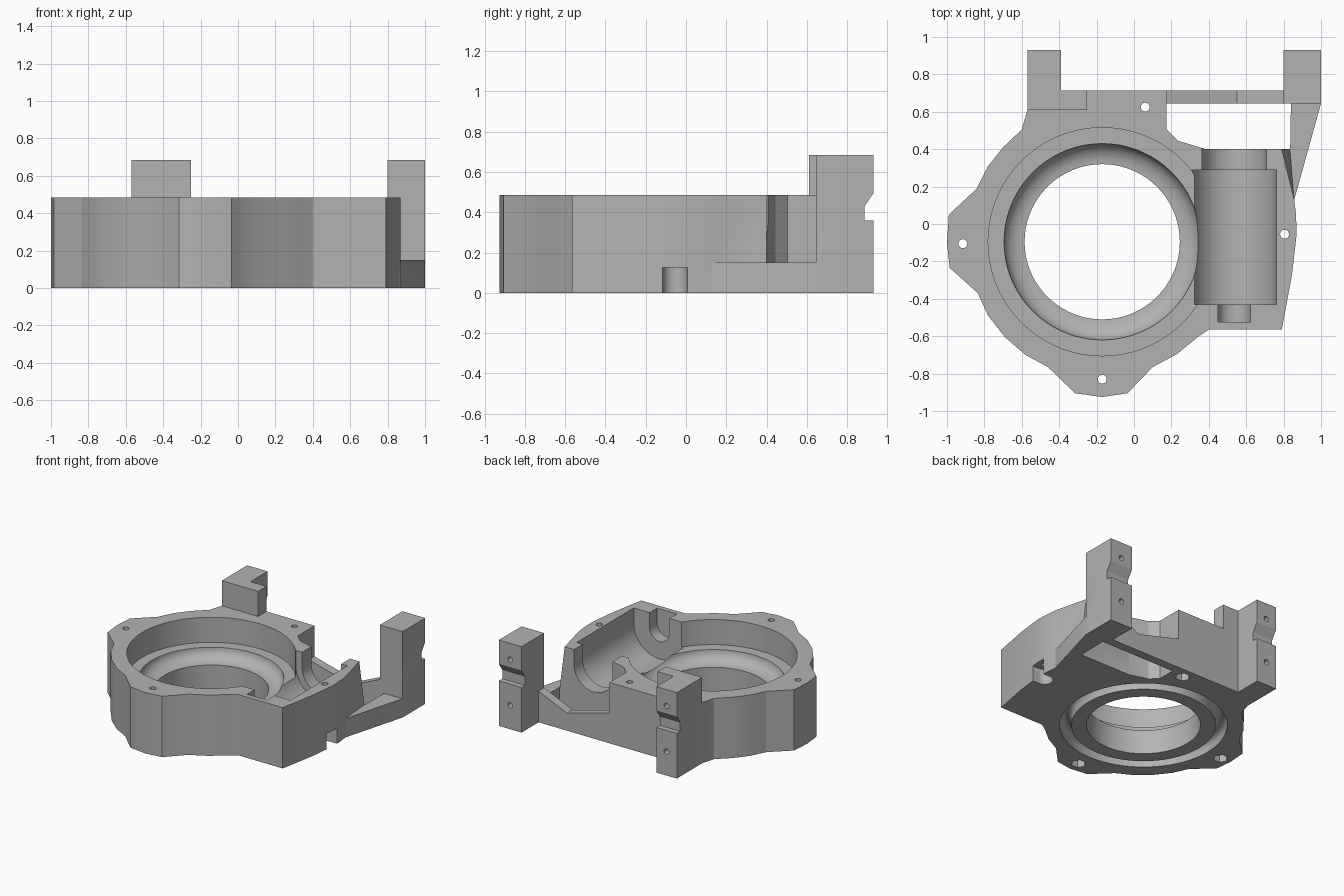
import bpy, bmesh, math
from mathutils import Vector

if "Cube" in bpy.data.objects:
    bpy.data.objects.remove(bpy.data.objects["Cube"], do_unlink=True)

grey = bpy.data.materials.new("machined grey")
grey.use_nodes = True
grey.diffuse_color = (0.45, 0.45, 0.45, 1)
grey.node_tree.nodes["Principled BSDF"].inputs["Base Color"].default_value = grey.diffuse_color

TOP = 0.485
BORE = (-0.17, -0.095)


def finish(name, bm):
    bmesh.ops.recalc_face_normals(bm, faces=bm.faces)
    mesh = bpy.data.meshes.new(name)
    bm.to_mesh(mesh)
    bm.free()
    mesh.materials.append(grey)
    obj = bpy.data.objects.new(name, mesh)
    bpy.context.scene.collection.objects.link(obj)
    return obj


def prism(name, outline, lo, hi, axis="z"):
    """Extrude a 2D outline along an axis."""
    place = {"z": lambda a, b, h: (a, b, h),
             "y": lambda a, b, h: (a, h, b),
             "x": lambda a, b, h: (h, a, b)}[axis]
    bm = bmesh.new()
    face = bm.faces.new([bm.verts.new(place(a, b, lo)) for a, b in outline])
    ext = bmesh.ops.extrude_face_region(bm, geom=[face])
    verts = [v for v in ext["geom"] if isinstance(v, bmesh.types.BMVert)]
    bmesh.ops.translate(bm, vec=Vector(place(0, 0, hi - lo)), verts=verts)
    return finish(name, bm)


def circle(cx, cy, r, n):
    return [(cx + r * math.cos(math.tau * i / n), cy + r * math.sin(math.tau * i / n))
            for i in range(n)]


def lathe(name, profile, closed, n=72):
    """Turn a (radius, height) profile round the bore axis."""
    bm = bmesh.new()
    rings = [[bm.verts.new((x, y, z)) for x, y in circle(*BORE, r, n)] for r, z in profile]
    pairs = list(zip(rings, rings[1:]))
    if closed:
        pairs.append((rings[-1], rings[0]))
    else:
        bm.faces.new(rings[0])
        bm.faces.new(rings[-1])
    for a, b in pairs:
        for i in range(n):
            j = (i + 1) % n
            bm.faces.new((a[i], a[j], b[j], b[i]))
    return finish(name, bm)


def combine(part, operation):
    mod = housing.modifiers.new(part.name, "BOOLEAN")
    mod.operation = operation
    mod.solver = "EXACT"
    mod.object = part
    bpy.context.view_layer.objects.active = housing
    bpy.ops.object.modifier_apply(modifier=mod.name)
    bpy.data.objects.remove(part, do_unlink=True)


# Main body with lobes around the screw holes
outline = [(-.57, .715), (-.57, .61), (-.6, .505), (-.7, .41), (-.78, .31), (-.84, .19),
           (-.99, .05), (-1, -.1), (-.985, -.235), (-.835, -.37), (-.78, -.49),
           (-.69, -.605), (-.58, -.7), (-.46, -.765), (-.315, -.905), (-.17, -.925),
           (-.035, -.905), (.1, -.765), (.23, -.695), (.34, -.605), (.4, -.565),
           (.79, -.565), (.845, -.27), (.87, -.05), (.866, .05), (.857, .13),
           (.79, .4), (.385, .4), (.235, .445), (.175, .505), (.175, .715)]
housing = prism("housing", outline, 0, TOP)

# Rear posts, low rear wall and side shelf
left_post = [(-.57, .61), (-.25, .61), (-.25, .715), (-.39, .715), (-.39, .93), (-.57, .93)]
combine(prism("corner_post", left_post, 0, .685), "UNION")
combine(prism("end_post", [(.8, .645), (1, .645), (1, .93), (.8, .93)], 0, .685), "UNION")
wall = [(.1, 0), (.85, 0), (.85, .25), (.8, .25), (.55, .14), (.175, .24), (.1, .24)]
combine(prism("rear_wall", wall, .645, .715, "y"), "UNION")
shelf = [(.75, .3), (.857, .13), (1, .645), (1, .7), (.84, .7), (.835, .4), (.75, .4)]
combine(prism("side_shelf", shelf, 0, .15), "UNION")

# Sloped gusset between the shelf and the body
bm = bmesh.new()
for p in ((.857, .13, .14), (.835, .4, .14), (.79, .4, TOP), (.76, .4, .14), (.76, .3, .14)):
    bm.verts.new(p)
bmesh.ops.convex_hull(bm, input=bm.verts)
combine(finish("gusset", bm), "UNION")

# Stepped bore with a rounded seat, and a groove beneath
seat = [(.415 + .11 * math.cos(t), .285 - .09 * math.sin(t))
        for t in (math.pi / 2 * i / 8 for i in range(9))]
bore = [(.61, .8), (.61, .285)] + seat + [(.415, -.1)]
combine(lathe("bore_cutter", bore, False), "DIFFERENCE")
groove = [(.5675 + .0425 * math.cos(t), .04 + .045 * math.sin(t))
          for t in (math.pi * i / 10 for i in range(11))]
combine(lathe("groove_cutter", [(.61, -.05)] + groove + [(.525, -.05)], True), "DIFFERENCE")

# Open-topped trough for the cross shaft
for name, r, y0, y1 in (("trough", .227, -.43, .29), ("shaft_exit", .1725, .2, .45),
                        ("shaft_pocket", .087, -.525, -.4)):
    arc = [(.535 + r * math.cos(t), .365 - r * math.sin(t))
           for t in (math.pi * i / 24 for i in range(25))]
    u_shape = arc + [(.535 - r, .8), (.535 + r, .8)]
    combine(prism(name, u_shape, y0, y1, "y"), "DIFFERENCE")

# Screw holes with nut pockets underneath
for x, y in ((.06, .625), (.805, -.055), (-.17, -.83), (-.915, -.105)):
    combine(prism("screw_hole", circle(x, y, .024, 16), -.1, .8), "DIFFERENCE")
    if x > .5:
        pocket = [(x + .2, y - .062), (x + .2, y + .062)] + [
            (x + .062 * math.cos(t), y + .062 * math.sin(t))
            for t in (math.pi * (.5 + i / 12) for i in range(13))]
    else:
        pocket = circle(x, y, .055, 6)
    combine(prism("nut_pocket", pocket, -.1, .125), "DIFFERENCE")

# Notches and mounting holes on the backs of the posts
notch = [(1, .36), (.887, .36), (.887, .43), (.93, .495), (1, .495)]
for x0, x1 in ((-.57, -.39), (.8, 1)):
    combine(prism("notch", notch, x0 - .05, x1 + .05, "x"), "DIFFERENCE")
    for z in (.19, .555):
        hole = circle((x0 + x1) / 2, z, .022, 16)
        combine(prism("mount_hole", hole, .8, 1, "y"), "DIFFERENCE")

# Smooth the turned surfaces, keep the edges crisp
bpy.ops.object.select_all(action="DESELECT")
housing.select_set(True)
bpy.context.view_layer.objects.active = housing
bpy.ops.object.shade_smooth_by_angle(angle=math.radians(20))
